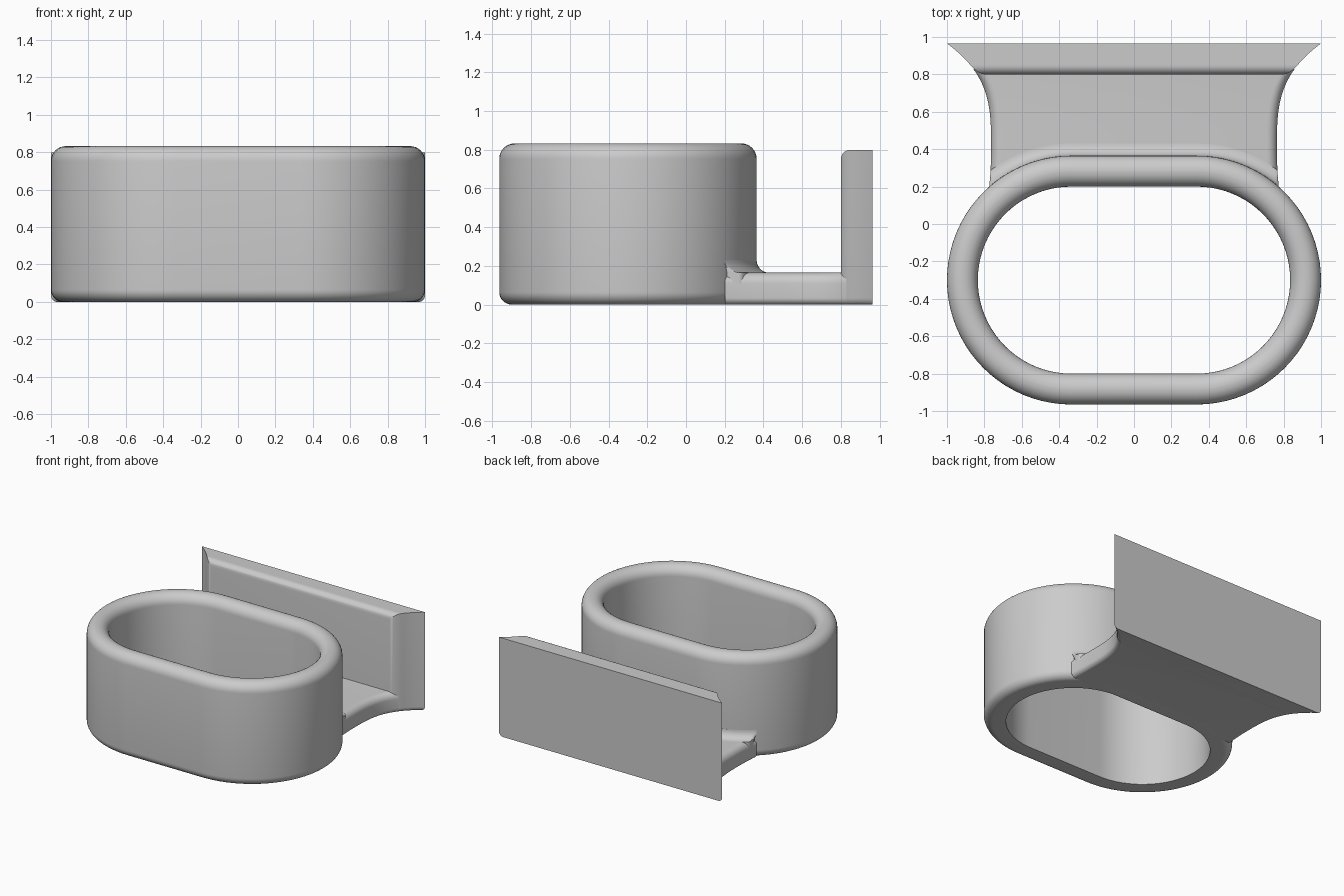
import bpy
import bmesh
from math import sin, cos, pi, asin

if "Cube" in bpy.data.objects:
    bpy.data.objects.remove(bpy.data.objects["Cube"], do_unlink=True)

grey = bpy.data.materials.new("plain_grey")
grey.use_nodes = True
grey.diffuse_color = (0.6, 0.6, 0.6, 1)
grey.node_tree.nodes["Principled BSDF"].inputs["Base Color"].default_value = (0.6, 0.6, 0.6, 1)

RING_Y, OUTER, INNER, STRAIGHT, HEIGHT = -0.3, 0.665, 0.5, 0.335, 0.833
BASE_TOP, START, FRONT, BACK, PLATE_TOP = 0.165, 0.201, 0.8, 0.965, 0.8


def loft(name, sections, closed=False):
    """Skin a list of equal-length closed sections."""
    bm = bmesh.new()
    rows = [[bm.verts.new(p) for p in s] for s in sections]
    n = len(rows[0])
    pairs = list(zip(rows, rows[1:]))
    if closed:
        pairs.append((rows[-1], rows[0]))
    else:
        bm.faces.new(rows[0])
        bm.faces.new(rows[-1])
    for a, b in pairs:
        for i in range(n):
            j = (i + 1) % n
            bm.faces.new((a[i], a[j], b[j], b[i]))
    bmesh.ops.recalc_face_normals(bm, faces=bm.faces)
    mesh = bpy.data.meshes.new(name)
    bm.to_mesh(mesh)
    bm.free()
    mesh.materials.append(grey)
    obj = bpy.data.objects.new(name, mesh)
    bpy.context.collection.objects.link(obj)
    bpy.ops.object.select_all(action='DESELECT')
    obj.select_set(True)
    bpy.context.view_layer.objects.active = obj
    bpy.ops.object.shade_smooth_by_angle(angle=0.6)
    return obj


def arc(cx, cy, r, start, end, steps=8):
    return [(cx + r * cos(start + (end - start) * i / steps),
             cy + r * sin(start + (end - start) * i / steps)) for i in range(steps + 1)]


def path_point(angle, radius):
    """Point on the stadium outline; the sign of cos picks the end."""
    side = STRAIGHT if cos(angle) > 0 else -STRAIGHT
    return side + radius * cos(angle), RING_Y + radius * sin(angle)


def half_width(y):
    """Flared plan outline of the bracket."""
    if y < 0.4:
        return 0.764 + 0.25 * (0.4 - y) ** 2
    return 0.764 + 0.236 * ((y - 0.4) / (BACK - 0.4)) ** 3.3


# Oval ring: rounded rim, rounded outer bottom edge, sharp inner bottom edge
rim, foot = 0.08, 0.065
profile = [(INNER, 0)]
profile += arc(OUTER - foot, foot, foot, -pi / 2, 0)
profile += arc(OUTER - rim, HEIGHT - rim, rim, 0, pi / 2)
profile += arc(INNER + rim, HEIGHT - rim, rim, pi / 2, pi)
steps = 40
angles = [-pi / 2 + 1e-6 + (pi - 2e-6) * i / steps for i in range(steps + 1)]
angles += [a + pi for a in angles]
loft("oval_ring", [[(*path_point(a, r), z) for r, z in profile] for a in angles], closed=True)


def section(y, w, top, top_r, low_r):
    """Upright slab section with rounded corners."""
    pts = arc(w - low_r, low_r, low_r, -pi / 2, 0)
    if top_r:
        pts += arc(w - top_r, top - top_r, top_r, 0, pi / 2)
    else:
        pts.append((w, top))
    pts += [(-x, z) for x, z in reversed(pts)]
    return [(x, y, z) for x, z in pts]


# Base bridge joining the ring to the back plate
count = 30
ys = [START + (FRONT + 0.03 - START) * i / count for i in range(count + 1)]
loft("base_bridge", [section(y, half_width(y), BASE_TOP, 0.055, 0.035) for y in ys])

# Back plate: flared sides with rounded front edges
edge = 0.05
slabs = []
for i in range(9):
    a = pi / 2 * i / 8
    y = FRONT + edge * (1 - cos(a))
    inset = edge * (1 - sin(a))
    slabs.append(section(y, half_width(y) - inset * 0.8, PLATE_TOP - inset, 0, 0.035))
for i in range(1, 11):
    y = FRONT + edge + (BACK - FRONT - edge) * i / 10
    slabs.append(section(y, half_width(y), PLATE_TOP, 0, 0.035))
loft("back_plate", slabs)

# Fillet where the ring meets the bridge
fil = 0.065
curve = arc(fil, BASE_TOP + fil, fil, pi, 1.5 * pi)
fillet_profile = [(-0.03, 0.1), (-0.03, BASE_TOP + fil)] + curve + [(fil, 0.1)]
first = asin((START - RING_Y) / OUTER)
span = pi - 2 * first
strips = []
for i in range(61):
    strip = []
    for off, z in fillet_profile:
        x, y = path_point(first + span * i / 60 + 1e-6, OUTER + off)
        limit = half_width(y)
        strip.append((max(-limit, min(limit, x)), y, z))
    strips.append(strip)
loft("ring_fillet", strips)
